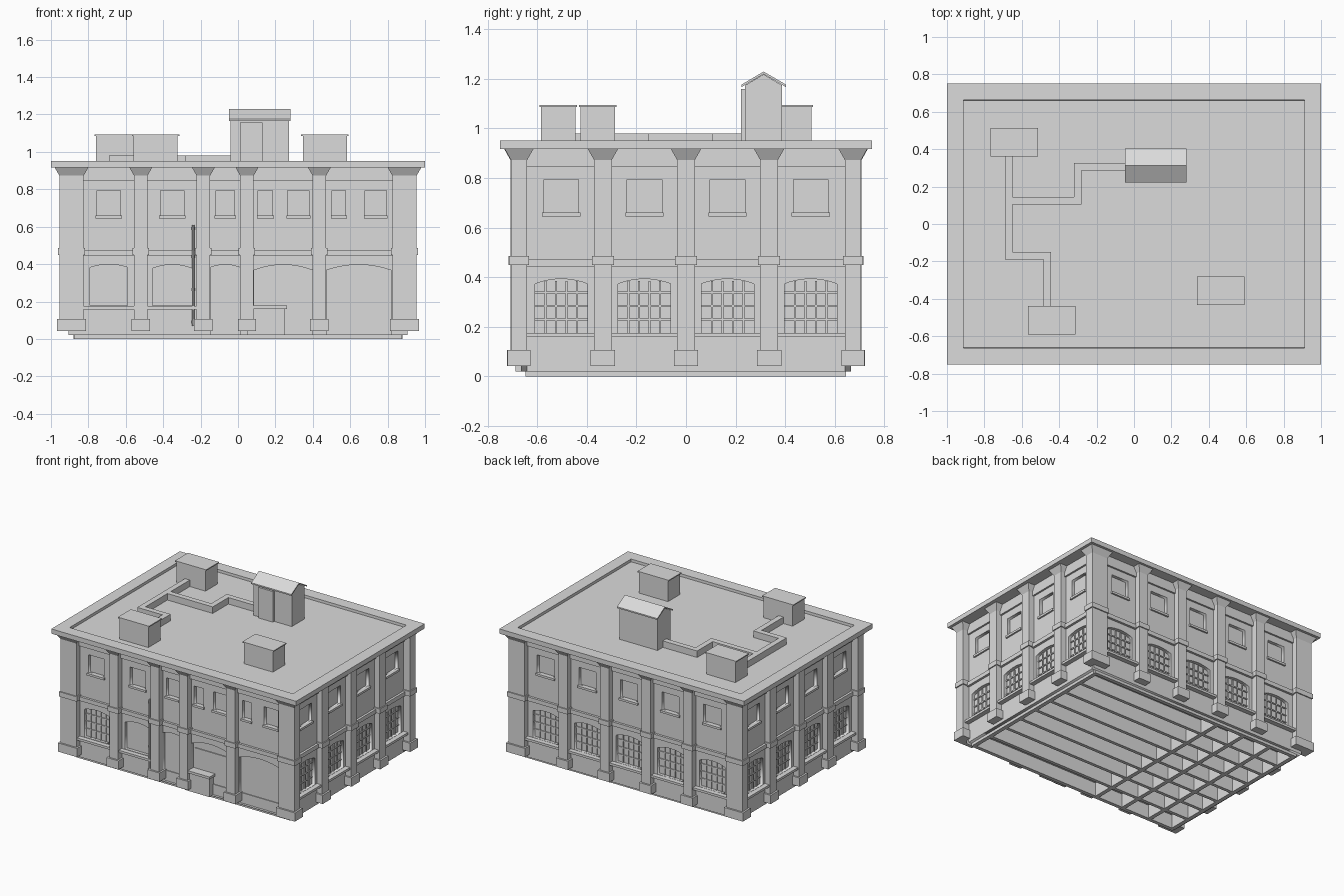
import bpy, bmesh, math
from mathutils import Matrix, Vector

cube = bpy.data.objects.get("Cube")
if cube:
    bpy.data.objects.remove(cube, do_unlink=True)

GREY = (0.71, 0.71, 0.71, 1)
stone = bpy.data.materials.new("light_grey")
stone.use_nodes = True
stone.diffuse_color = GREY
stone.node_tree.nodes["Principled BSDF"].inputs["Base Color"].default_value = GREY


def finish(name, bm, M=Matrix()):
    bmesh.ops.recalc_face_normals(bm, faces=bm.faces)
    me = bpy.data.meshes.new(name)
    bm.to_mesh(me)
    bm.free()
    me.transform(M)
    me.materials.append(stone)
    ob = bpy.data.objects.new(name, me)
    bpy.context.collection.objects.link(ob)
    return ob


def box(name, x, y, z, M=Matrix(), flare=0):
    """Box from three ranges; flare widens the top."""
    bm = bmesh.new()
    bmesh.ops.create_cube(bm, size=1)
    for v in bm.verts:
        grow = flare if v.co.z > 0 else 0
        v.co = Vector([r[1] + g if c > 0 else r[0] - g
                       for c, r, g in zip(v.co, (x, y, z), (grow, grow, 0))])
    return finish(name, bm, M)


def prism(name, profile, x0, x1):
    """Extrude a (y, z) profile along x."""
    bm = bmesh.new()
    face = bm.faces.new([bm.verts.new((x0, y, z)) for y, z in profile])
    top = bmesh.ops.extrude_face_region(bm, geom=[face])["geom"]
    bmesh.ops.translate(bm, vec=(x1 - x0, 0, 0),
                        verts=[v for v in top if isinstance(v, bmesh.types.BMVert)])
    return finish(name, bm)


def rod(name, x, y, z, radius):
    bm = bmesh.new()
    bmesh.ops.create_cone(bm, cap_ends=True, segments=10, radius1=radius,
                          radius2=radius, depth=z[1] - z[0])
    bmesh.ops.translate(bm, vec=(x, y, sum(z) / 2), verts=bm.verts)
    return finish(name, bm)


def opening(u0, u1, z0, z1, rise=0):
    """Outline of a window, with a shallow arched head if rise is set."""
    pts = [(u0, z0), (u1, z0), (u1, z1)]
    if rise:
        for i in range(1, 10):
            t = 1 - i / 5
            pts.append(((u0 + u1) / 2 + t * (u1 - u0) / 2, z1 + rise * (1 - t * t)))
    return pts + [(u0, z1)]


THICK = 0.024
TOP = 0.917


def wall(name, half, dist, holes, M):
    """Wall sheet with openings, cut as a filled flat curve."""
    cu = bpy.data.curves.new(name, "CURVE")
    cu.dimensions = "2D"
    cu.fill_mode = "BOTH"
    cu.extrude = THICK / 2
    for pts in [opening(-half, half, 0.02, TOP)] + holes:
        sp = cu.splines.new("POLY")
        sp.points.add(len(pts) - 1)
        for p, (u, z) in zip(sp.points, pts):
            p.co = (u, z, 0, 1)
        sp.use_cyclic_u = True
    ob = bpy.data.objects.new(name, cu)
    bpy.context.collection.objects.link(ob)
    cu.materials.append(stone)
    ob.matrix_world = (M @ Matrix.Translation((0, THICK / 2 - dist, 0))
                       @ Matrix.Rotation(math.pi / 2, 4, "X"))
    bpy.ops.object.select_all(action="DESELECT")
    ob.select_set(True)
    bpy.context.view_layer.objects.active = ob
    bpy.ops.object.convert(target="MESH")


def pilaster(name, x, y, M=Matrix()):
    def wide(r, g):
        return (r[0] - g, r[1] + g)
    box(name + "_shaft", x, y, (0.045, TOP), M)
    box(name + "_base", wide(x, 0.013), wide(y, 0.013), (0.043, 0.107), M)
    box(name + "_band", wide(x, 0.008), wide(y, 0.008), (0.449, 0.485), M)
    box(name + "_corbel", x, y, (0.873, TOP), M, flare=0.025)


def grille(name, u0, u1, z0, z1, rise, dist, M):
    """Low-relief glazing bars on the recessed pane."""
    y = (-dist + THICK - 0.007, -dist + THICK + 0.004)
    for i in range(1, 5):
        u = u0 + (u1 - u0) * i / 5
        box(name + "_upright", (u - 0.004, u + 0.004), y, (z0, z1 + rise * 0.6), M)
    for i in range(1, 4):
        z = z0 + (z1 + rise - z0) * i / 4
        box(name + "_crossbar", (u0, u1), y, (z - 0.004, z + 0.004), M)


def facade(name, angle, half, dist, pillars, upper, lower, ledges):
    """One side: wall, windows, sills and pilasters, in a frame facing -y."""
    M = Matrix.Rotation(math.radians(angle), 4, "Z")
    holes = [opening(a, b, 0.66, 0.794) for a, b in upper]
    for a, b, z0, z1, rise, barred in lower:
        holes.append(opening(a, b, z0, z1, rise))
        if barred:
            grille(name + "_grille", a, b, z0, z1, rise, dist, M)
    wall(name + "_wall", half, dist, holes, M)
    for a, b in upper:
        box(name + "_sill", (a - 0.007, b + 0.007), (-dist - 0.012, -dist + 0.01),
            (0.645, 0.661), M)
    for a, b in ledges:
        box(name + "_ledge", (a, b), (-dist - 0.035, -dist + 0.02), (0.158, 0.175), M)
    for u in pillars:
        pilaster(name + "_pilaster", (u - 0.036, u + 0.036), (-dist - 0.043, -dist + 0.02), M)


# Solid core behind the wall sheets, string course and fascia
box("core", (THICK - 0.905, 0.905 - THICK), (THICK - 0.665, 0.665 - THICK), (0.1, 0.925))
box("string_course", (-0.922, 0.922), (-0.682, 0.682), (0.444, 0.474))
box("fascia", (-0.918, 0.918), (-0.678, 0.678), (0.846, 0.92))

# Front: mixed windows and three wide arches
facade("front", 0, 0.905, 0.665, [-0.52, -0.185, 0.048, 0.435],
       [(-0.755, -0.628), (-0.415, -0.288), (-0.118, -0.018), (0.108, 0.185),
        (0.265, 0.38), (0.503, 0.575), (0.68, 0.793)],
       [(-0.79, -0.59, 0.178, 0.382, 0.017, True),
        (-0.458, -0.245, 0.178, 0.377, 0.02, False),
        (-0.148, 0.011, 0.024, 0.382, 0.015, False),
        (0.086, 0.398, 0.024, 0.367, 0.03, False),
        (0.472, 0.818, 0.024, 0.367, 0.03, False)],
       [(-0.83, -0.185)])

# Back: five bays; sides: four equal bays
bay = 0.34
back_mid = [bay * i for i in (-2, -1, 0, 1, 2)]
facade("back", 180, 0.905, 0.665, [bay * (i - 1.5) for i in range(4)],
       [(c - 0.07, c + 0.07) for c in back_mid],
       [(c - 0.106, c + 0.106, 0.176, 0.373, 0.02, True) for c in back_mid],
       [(-0.83, 0.83)])
side_mid = [0.335 * (i - 1.5) for i in range(4)]
for name, angle in (("right", 90), ("left", 270)):
    facade(name, angle, 0.665 - THICK, 0.905, [-0.335, 0, 0.335],
           [(c - 0.07, c + 0.07) for c in side_mid],
           [(c - 0.106, c + 0.106, 0.176, 0.373, 0.02, True) for c in side_mid],
           [(-0.64, 0.64)])

# Corner pilasters
for sx in (-1, 1):
    for sy in (-1, 1):
        pilaster("corner_pilaster", tuple(sorted((sx * 0.825, sx * 0.955))),
                 tuple(sorted((sy * 0.64, sy * 0.706))))

# Serving counter in the middle arch, with a low lintel strip
box("counter", (0.05, 0.25), (-0.688, -0.63), (0.02, 0.163))
box("counter_top", (0.04, 0.262), (-0.705, -0.63), (0.16, 0.178))
box("lintel_strip", (0.1, 0.385), (-0.648, -0.63), (0.315, 0.33))

# Drainpipe on the front
rod("drainpipe", -0.24, -0.688, (0.07, 0.61), 0.007)
for z in (0.09, 0.265, 0.44, 0.59):
    rod("pipe_collar", -0.24, -0.688, (z - 0.008, z + 0.008), 0.01)

# Underfloor frame and beams
for s in (-1, 1):
    box("frame_long", (-0.876, 0.876), (s * 0.632 - 0.015, s * 0.632 + 0.012), (0, 0.1))
    box("frame_short", (s * 0.865 - 0.015, s * 0.865 + 0.015), (-0.63, 0.63), (0, 0.1))
for i in range(-3, 4):
    box("floor_joist", (-0.87, 0.87), (i * 0.155 - 0.012, i * 0.155 + 0.012), (0, 0.1))
for x in (-0.2, -0.43, -0.66):
    box("cross_beam", (x - 0.015, x + 0.015), (-0.64, 0.64), (0, 0.1))

# Roof slab with a sunken centre
roof = box("roof_slab", (-1, 1), (-0.75, 0.75), (TOP, 0.952))
bm = bmesh.new()
bm.from_mesh(roof.data)
top = [max(bm.faces, key=lambda f: f.calc_center_median().z)]
bmesh.ops.inset_region(bm, faces=top, thickness=0.088, use_even_offset=True)
bmesh.ops.inset_region(bm, faces=top, thickness=0.001, depth=-0.02)
bm.to_mesh(roof.data)
bm.free()

# Roof units with thin lids
for x, y in ((-0.64, 0.436), (-0.441, -0.515), (0.465, -0.356)):
    box("roof_unit", (x - 0.118, x + 0.118), (y - 0.07, y + 0.07), (0.93, 1.088))
    box("unit_lid", (x - 0.127, x + 0.127), (y - 0.076, y + 0.076), (1.086, 1.094))

# Ducts between the units and the stair house
for path in ([(-0.67, 0.4), (-0.67, -0.17), (-0.465, -0.17), (-0.465, -0.45)],
             [(-0.67, 0.125), (-0.3, 0.125), (-0.3, 0.307), (-0.03, 0.307)]):
    for (xa, ya), (xb, yb) in zip(path, path[1:]):
        box("duct", (min(xa, xb) - 0.02, max(xa, xb) + 0.02),
            (min(ya, yb) - 0.02, max(ya, yb) + 0.02), (0.93, 0.98))

# Stair house with gable roof and door
prism("stair_house", [(0.238, 0.93), (0.388, 0.93), (0.388, 1.173), (0.313, 1.218),
                      (0.238, 1.173)], -0.04, 0.273)
prism("stair_house_roof", [(0.223, 1.176), (0.313, 1.229), (0.404, 1.176),
                           (0.404, 1.166), (0.313, 1.219), (0.223, 1.166)], -0.048, 0.28)
box("stair_house_door", (0.01, 0.13), (0.222, 0.25), (0.93, 1.158))
